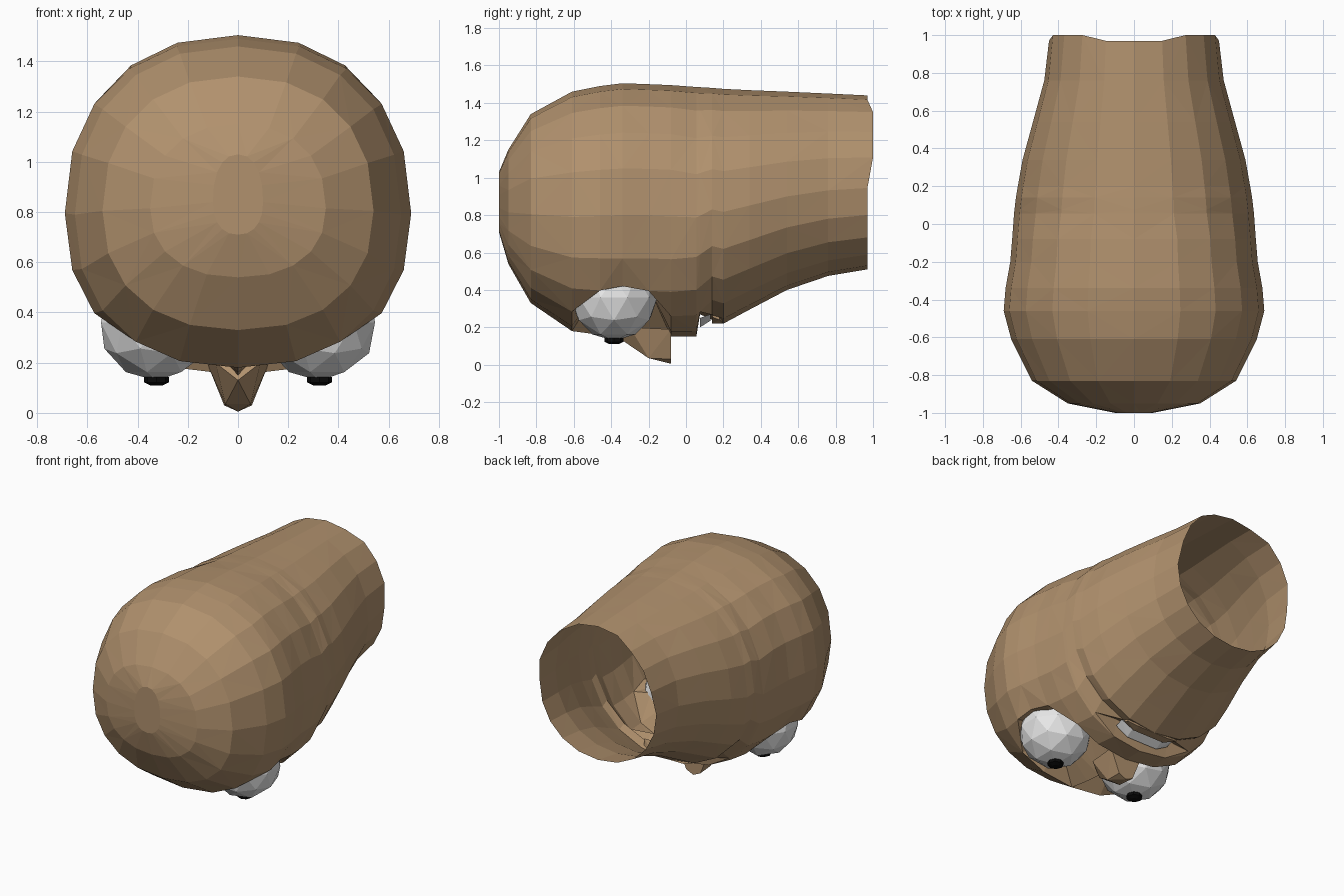
import bpy, bmesh, math
from mathutils import Vector

if "Cube" in bpy.data.objects:
    bpy.data.objects.remove(bpy.data.objects["Cube"])


def material(name, rgb):
    m = bpy.data.materials.new(name)
    m.diffuse_color = (*rgb, 1)
    m.use_nodes = True
    m.node_tree.nodes["Principled BSDF"].inputs["Base Color"].default_value = m.diffuse_color
    return m


SKIN = material("tan skin", (0.44, 0.285, 0.155))
WHITE = material("eye white", (0.8, 0.8, 0.8))
BLACK = material("pupil black", (0.003, 0.003, 0.003))


def finish(bm, name, mat):
    bmesh.ops.recalc_face_normals(bm, faces=bm.faces)
    me = bpy.data.meshes.new(name)
    bm.to_mesh(me)
    bm.free()
    me.materials.append(mat)
    ob = bpy.data.objects.new(name, me)
    bpy.context.collection.objects.link(ob)
    return ob


def hull(name, pts, mat):
    bm = bmesh.new()
    for p in pts:
        bm.verts.new(p)
    bmesh.ops.convex_hull(bm, input=bm.verts)
    return finish(bm, name, mat)


# Head lying face down: rings along y (y, half width, top z, bottom z)
SECTIONS = [
    (-1.00, .10, 1.03, .71), (-.95, .35, 1.15, .54), (-.83, .54, 1.34, .33),
    (-.61, .65, 1.46, .18), (-.46, .69, 1.49, .16), (-.34, .68, 1.505, .15),
    (-.20, .655, 1.50, .155), (-.08, .645, 1.495, .15), (.055, .635, 1.485, .15),
    (.075, .633, 1.484, .17), (.14, .625, 1.48, .24), (.20, .615, 1.475, .22),
    (.34, .59, 1.468, .295), (.54, .535, 1.46, .40), (.76, .475, 1.45, .475),
    (.97, .45, 1.44, .51)]
SEG = 20
EYE = Vector((.325, -.385, .36))

bm = bmesh.new()
rings = []
for y, w, top, bot in SECTIONS:
    mid = (top + bot) / 2 - .03
    power = .88 if y < 0 else .94
    ring = []
    for k in range(SEG):
        a = math.tau * k / SEG
        s, c = math.sin(a), math.cos(a)
        x = w * math.copysign(abs(s) ** power, s)
        h = (top - mid) if c > 0 else (mid - bot)
        z = mid + h * math.copysign(abs(c) ** power, c)
        # eye sockets
        if -.58 < y < -.1 and math.hypot(abs(x) - EYE.x, y - EYE.y) < .25 and z < .5:
            z = max(z, .42)
        # mouth slot
        if .07 < y < .1 and abs(x) < .25 and z < .5:
            z += .1
        # nape corners stick out furthest at the open neck
        yy = 1.0 if y > .9 and 1.1 < z < 1.36 else y
        ring.append(bm.verts.new((x, yy, z)))
    rings.append(ring)
for j, (r, q) in enumerate(zip(rings, rings[1:])):
    for k in range(SEG):
        n = (k + 1) % SEG
        if (k + j) % 2:
            bm.faces.new((r[k], r[n], q[n]))
            bm.faces.new((r[k], q[n], q[k]))
        else:
            bm.faces.new((r[k], r[n], q[k]))
            bm.faces.new((r[n], q[n], q[k]))
bm.faces.new(rings[0])
finish(bm, "head", SKIN)

# Nose wedge
nose = [(0, -.34, .13), (0, -.08, .005)]
for s in (-1, 1):
    nose += [(s * .05, -.2, .035), (s * .055, -.08, .03), (s * .12, -.08, .19),
             (s * .09, -.3, .2)]
hull("nose", nose, SKIN)

# Lower lip edge and teeth in the mouth
hull("lower_lip", [(s * x, y, z) for s in (-1, 1) for x, y, z in
                   ((.2, .14, .255), (.2, .18, .24), (.12, .14, .22), (.12, .2, .22),
                    (.2, .17, .3))], SKIN)
hull("teeth", [(s * x, y, z) for s in (-1, 1) for x, y, z in
               ((.21, .075, .25), (.21, .13, .27), (.12, .075, .2), (.12, .13, .235))], WHITE)

# Eyeballs (open at the back) with flat black pupils
for s, side in ((-1, "left"), (1, "right")):
    c = Vector((s * EYE.x, EYE.y, EYE.z))
    bm = bmesh.new()
    bmesh.ops.create_icosphere(bm, subdivisions=2, radius=.232)
    bmesh.ops.translate(bm, verts=bm.verts, vec=c)
    bmesh.ops.delete(bm, geom=[f for f in bm.faces if f.calc_center_median().z > .5],
                     context='FACES')
    finish(bm, side + "_eyeball", WHITE)
    hull(side + "_pupil", [(c.x + r * math.cos(t), c.y + r * math.sin(t), z)
                           for r, z in ((.05, .142), (.05, .122), (.025, .11))
                           for t in [math.tau * i / 8 for i in range(8)]], BLACK)
